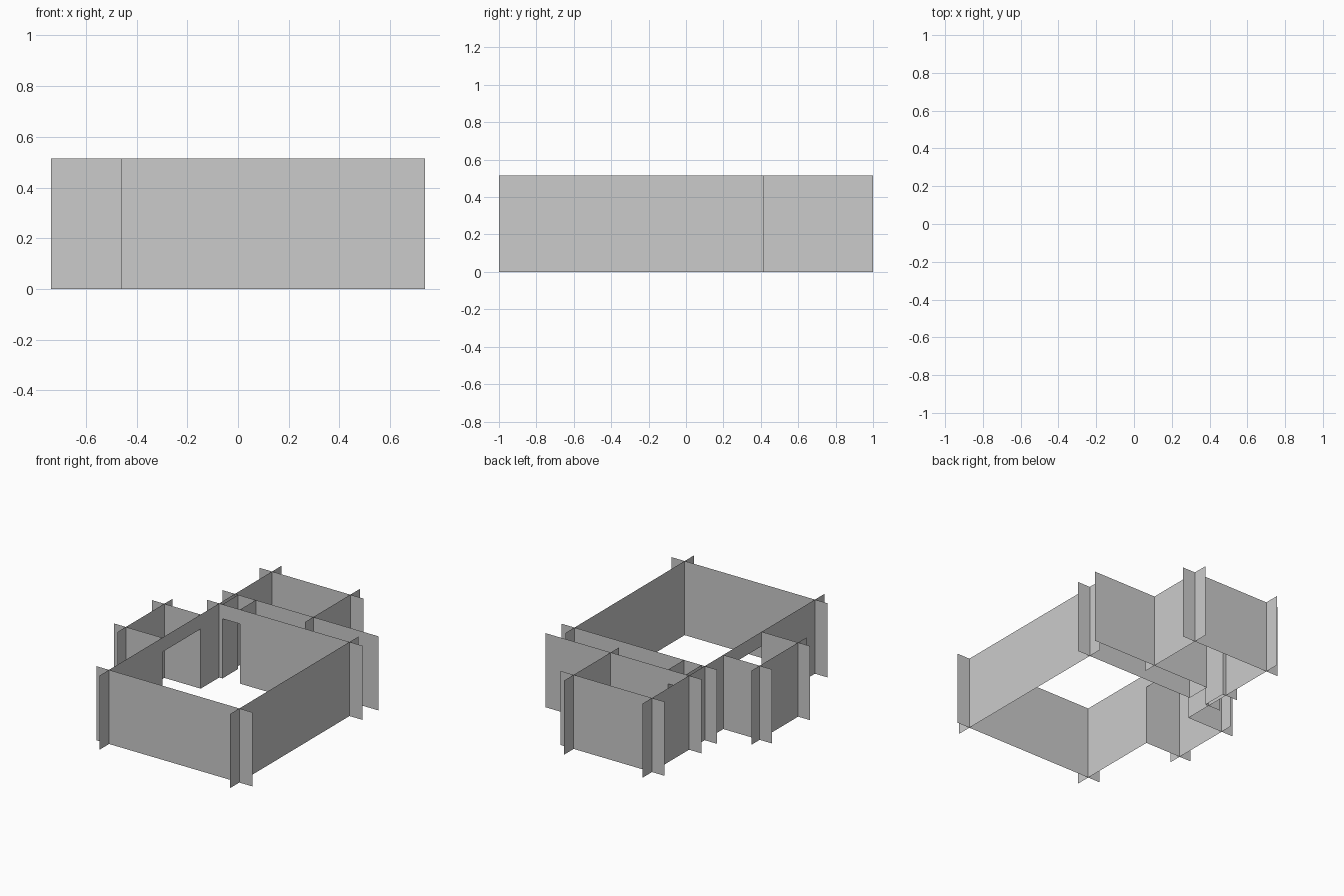
import bpy

if "Cube" in bpy.data.objects:
    bpy.data.objects.remove(bpy.data.objects["Cube"])

H, DOOR_H = 0.515, 0.415   # wall height, underside of the lintels


def wall(name, axis, offset, start, end, door=None):
    """Thin upright wall along 'x' or 'y'; door = (from, to) cuts a doorway."""
    outline = [(start, 0)]
    if door:
        d0, d1 = door
        outline += [(d0, 0), (d0, DOOR_H), (d1, DOOR_H), (d1, 0)]
    outline += [(end, 0), (end, H), (start, H)]
    if axis == 'x':
        verts = [(t, offset, z) for t, z in outline]
    else:
        verts = [(offset, t, z) for t, z in outline]
    mesh = bpy.data.meshes.new(name)
    mesh.from_pydata(verts, [], [range(len(verts))])
    obj = bpy.data.objects.new(name, mesh)
    bpy.context.collection.objects.link(obj)
    return obj


# Main room, walls running past the corners
wall("main_front_wall", 'x', -0.895, -0.46, 0.737)
wall("main_right_wall", 'y', 0.637, -1.0, 0.415)
wall("main_back_wall", 'x', 0.315, -0.46, 0.737, door=(-0.34, -0.205))

# Long left wall shared by the main and rear rooms, with the side room doorway
wall("long_left_wall", 'y', -0.365, -1.0, 1.0, door=(-0.31, 0.112))

# Short passage between main and rear rooms
wall("passage_left_wall", 'y', -0.34, 0.315, 0.488)
wall("passage_right_wall", 'y', -0.205, 0.315, 0.488)

# Rear room
wall("rear_front_wall", 'x', 0.488, -0.46, 0.737, door=(-0.34, -0.205))
wall("rear_right_wall", 'y', 0.237, 0.4, 1.0)
wall("rear_back_wall", 'x', 0.895, -0.46, 0.337)

# Side room on the left
wall("side_outer_wall", 'y', -0.645, -0.4, 0.2)
for label, y in (("front", -0.31), ("back", 0.112)):
    wall(f"side_{label}_wall", 'x', y, -0.738, -0.365)
